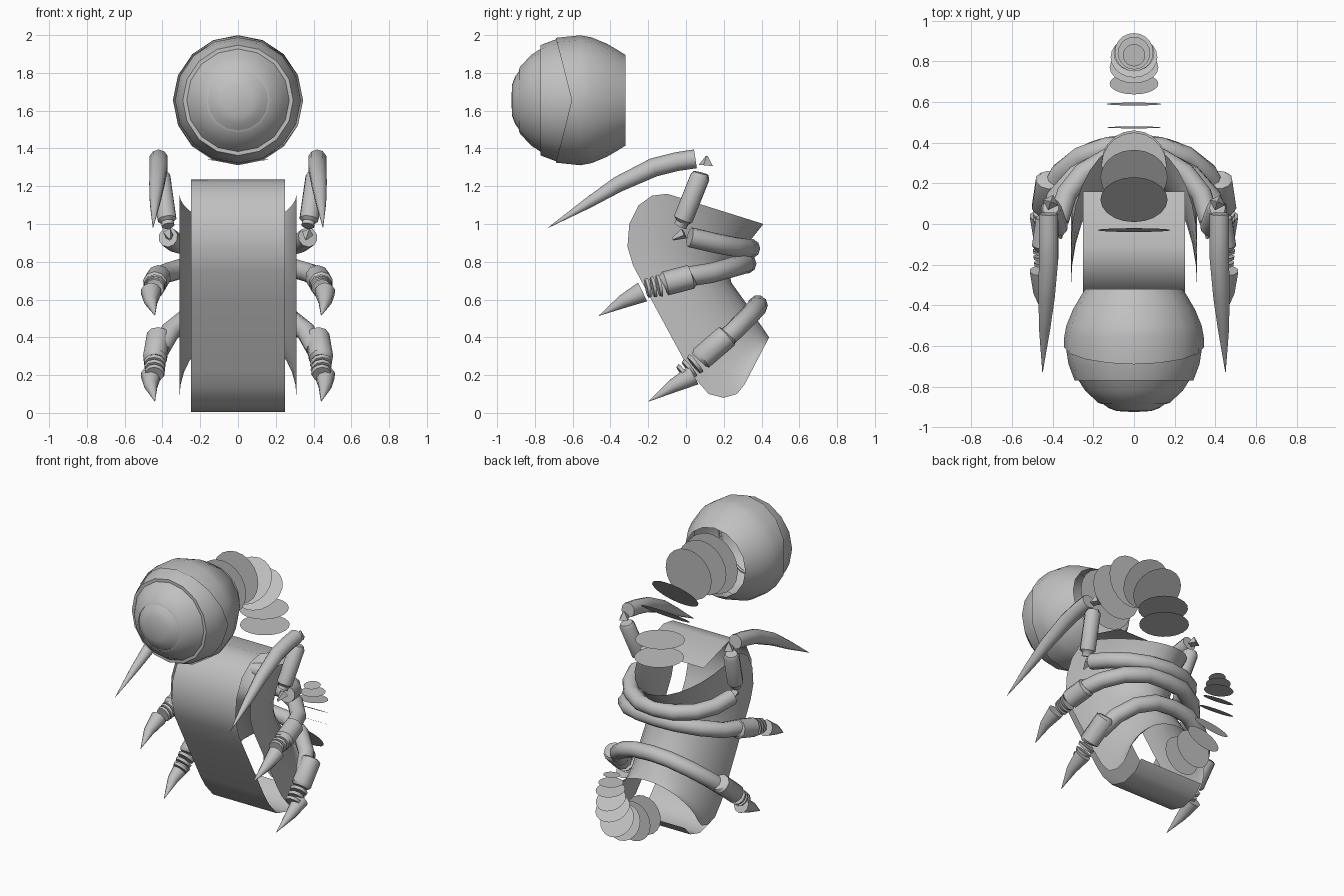
import bpy, bmesh, math
from mathutils import Vector

cube = bpy.data.objects.get("Cube")
if cube:
    bpy.data.objects.remove(cube, do_unlink=True)

grey = bpy.data.materials.new("plain_grey")
grey.use_nodes = True
grey.diffuse_color = (0.53, 0.53, 0.53, 1)
grey.node_tree.nodes["Principled BSDF"].inputs["Base Color"].default_value = grey.diffuse_color


def make(name, rows, closed=False, caps=False, angle=40):
    """Skin a grid of point rows into one object."""
    bm = bmesh.new()
    grid = [[bm.verts.new(p) for p in row] for row in rows]
    n = len(grid[0])
    for a, b in zip(grid, grid[1:]):
        for i in range(n if closed else n - 1):
            j = (i + 1) % n
            bm.faces.new((a[i], a[j], b[j], b[i]))
    if caps:
        bm.faces.new(grid[0][::-1])
        bm.faces.new(grid[-1])
    bmesh.ops.remove_doubles(bm, verts=bm.verts, dist=0.0001)
    bmesh.ops.recalc_face_normals(bm, faces=bm.faces)
    me = bpy.data.meshes.new(name)
    bm.to_mesh(me)
    bm.free()
    me.materials.append(grey)
    ob = bpy.data.objects.new(name, me)
    bpy.context.collection.objects.link(ob)
    bpy.ops.object.select_all(action='DESELECT')
    bpy.context.view_layer.objects.active = ob
    ob.select_set(True)
    bpy.ops.object.shade_smooth_by_angle(angle=math.radians(angle))
    return ob


def tube(name, pts, radii, sides=10):
    """Round sweep along a path with a radius at each point."""
    pts = [Vector(p) for p in pts]
    rows = []
    for i, p in enumerate(pts):
        t = (pts[min(i + 1, len(pts) - 1)] - pts[max(i - 1, 0)]).normalized()
        u = t.cross(Vector((0.3, 0, 1))).normalized()
        v = t.cross(u)
        ring = [2 * math.pi * k / sides for k in range(sides)]
        rows.append([p + radii[i] * (u * math.cos(a) + v * math.sin(a)) for a in ring])
    return make(name, rows, True, True)


def lathe(name, profile, sides=16, edge=None):
    """Turn (y, radius) pairs about the head axis; edge shapes the last ring."""
    rows = []
    for i, (y, r) in enumerate(profile):
        row = []
        for k in range(sides):
            a = 2 * math.pi * k / sides
            yy = y + edge * abs(math.sin(a)) if edge and i == len(profile) - 1 else y
            rr = math.sqrt(max(0, 0.345 ** 2 - (yy + 0.59) ** 2)) if yy != y else r
            row.append((rr * math.cos(a), yy, 1.655 + rr * math.sin(a)))
        rows.append(row)
    return make(name, rows, True)


def discs(name, specs):
    """Row of thin round plates: y, z, radius, pitch of the plate's axis."""
    for i, (y, z, r, pitch) in enumerate(specs):
        c, s = math.cos(math.radians(pitch)), math.sin(math.radians(pitch))
        bm = bmesh.new()
        ring = [2 * math.pi * k / 20 for k in range(20)]
        bm.faces.new([bm.verts.new((r * math.cos(a), y - s * r * math.sin(a),
                                    z + c * r * math.sin(a))) for a in ring])
        me = bpy.data.meshes.new(name)
        bm.to_mesh(me)
        bm.free()
        me.materials.append(grey)
        bpy.context.collection.objects.link(bpy.data.objects.new(f"{name}_{i + 1}", me))


# Head: open rear bowl with a notched rim, then stepped face rings
lathe("head_shell", [(-0.32, 0.24), (-0.36, 0.265), (-0.42, 0.30), (-0.5, 0.333),
                     (-0.56, 0.344), (-0.605, 0.345)], edge=-0.085)
lathe("head_band", [(-0.56, 0.333), (-0.62, 0.333), (-0.69, 0.322), (-0.77, 0.292), (-0.77, 0.27)])
lathe("head_face", [(-0.76, 0.278), (-0.82, 0.24), (-0.88, 0.175), (-0.885, 0.16)])
lathe("head_tip", [(-0.88, 0.16), (-0.905, 0.125), (-0.92, 0.085), (-0.925, 0)])

# Back shell: half-ellipse sections between the front rim and the spine
rim = [(-.1, 1.16), (-.18, 1.15), (-.25, 1.1), (-.3, 1.0), (-.31, .88), (-.28, .78), (-.2, .63),
       (0, .26), (.05, .18), (.12, .1), (.2, .08), (.27, .1), (.31, .15)]
spine = [(.41, 1.0), (.37, .95), (.33, .9), (.29, .85), (.25, .8), (.23, .74), (.24, .69),
         (.34, .55), (.37, .5), (.4, .46), (.42, .43), (.43, .415), (.44, .4)]
rows = []
for f, b in zip(rim, spine):
    row = []
    for k in range(17):
        a = math.pi * (k / 16 - 0.5)
        w = math.cos(a)
        row.append((0.31 * math.sin(a), f[0] + (b[0] - f[0]) * w, f[1] + (b[1] - f[1]) * w))
    rows.append(row)
make("back_shell", rows, angle=60)

# Belly strip: the rim pushed outward, continued over the top
rows = [[(x, 0.16, 1.155) for x in (-.25, .25)]]
for i, (y, z) in enumerate(rim):
    a, b = rim[max(i - 1, 0)], rim[min(i + 1, len(rim) - 1)]
    d = Vector((b[0] - a[0], b[1] - a[1])).normalized()
    rows.append([(x, y + 0.075 * d.y, max(0, z - 0.075 * d.x)) for x in (-.25, .25)])
make("belly_strip", rows, angle=60)

# Neck and tail plates
discs("neck_plate", [(-.28, 1.66, .21, 0), (-.18, 1.67, .19, 0), (-.03, 1.68, .18, -3),
                     (.12, 1.6, .165, -42), (.23, 1.5, .165, -55), (.29, 1.34, .16, -88),
                     (.3, 1.22, .16, -90)])
discs("tail_plate", [(.475, .17, .135, 2), (.59, .17, .135, 3), (.69, .2, .12, 26),
                     (.77, .25, .12, 40), (.82, .35, .115, 60), (.84, .42, .1, 62),
                     (.845, .49, .095, 82), (.84, .54, .08, 90), (.83, .59, .055, 95)])

# Ribs wrapping the back from side to side, centre point first
ribs = {
    "arm_rib": [(0, .34, .87), (.13, .32, .87), (.25, .25, .88), (.33, .15, .9), (.37, .02, .93)],
    "middle_rib": [(0, .32, .79), (.14, .31, .79), (.28, .24, .77), (.38, .13, .74), (.42, 0, .72)],
    "lower_rib": [(0, .38, .57), (.13, .375, .56), (.26, .33, .51), (.36, .25, .43), (.41, .15, .34)],
}
for name, half in ribs.items():
    path = [(-x, y, z) for x, y, z in half[:0:-1]] + half
    tube(name, path, [0.053] * len(path))

# Limbs, built on both sides
for side, s in (("left", 1), ("right", -1)):
    def limb(part, pts, radii, sides=10):
        tube(f"{side}_{part}", [(s * x, y, z) for x, y, z in pts], radii, sides)

    # Raised arm with a long hooked claw and small joint pins
    limb("forearm", [(.37, -.03, .99), (.374, -.02, 1.01), (.376, -.015, 1.025),
                     (.408, .075, 1.25), (.41, .08, 1.27)], [.035, .035, .052, .052, .04])
    limb("arm_claw", [(.42, .05, 1.345), (.42, -.05, 1.33), (.42, -.17, 1.3), (.43, -.36, 1.21),
                      (.44, -.52, 1.11), (.45, -.73, .98)], [.05, .05, .05, .042, .028, .001])
    limb("elbow_pin", [(.36, -.07, .92), (.37, -.01, .95)], [.008, .03], 4)
    limb("wrist_pin", [(.41, .11, 1.36), (.41, .105, 1.31)], [.005, .04], 4)

    # Two walking legs: shin, ankle rings and a pointed foot
    for part, dy, dz, slope in (("middle", 0, 0, 0), ("lower", .19, -.36, .06)):
        def at(x, y, z):
            return (x, y + dy, z + dz - slope * (-.05 - y) / 0.1)
        limb(part + "_shin", [at(.42, .035, .725), at(.42, .025, .72), at(.44, -.11, .685),
                              at(.44, -.12, .68)], [.05, .065, .065, .05])
        for k in range(3):
            limb(f"{part}_ankle_ring_{k + 1}",
                 [at(.44, -.135 - .03 * k, .675 - .006 * k), at(.442, -.15 - .03 * k, .672 - .006 * k)],
                 [.06 - .003 * k, .055 - .003 * k])
        tip = (.44, -.46, .515) if part == "middle" else (.44, -.2, .06)
        base = Vector((.46, -.23, .64)) if part == "middle" else Vector((.46, .04, .2))
        mid = base.lerp(Vector(tip), 0.45) + Vector((.01, 0, .006))
        limb(part + "_foot", [base, mid, tip], [.055, .036, .001])
